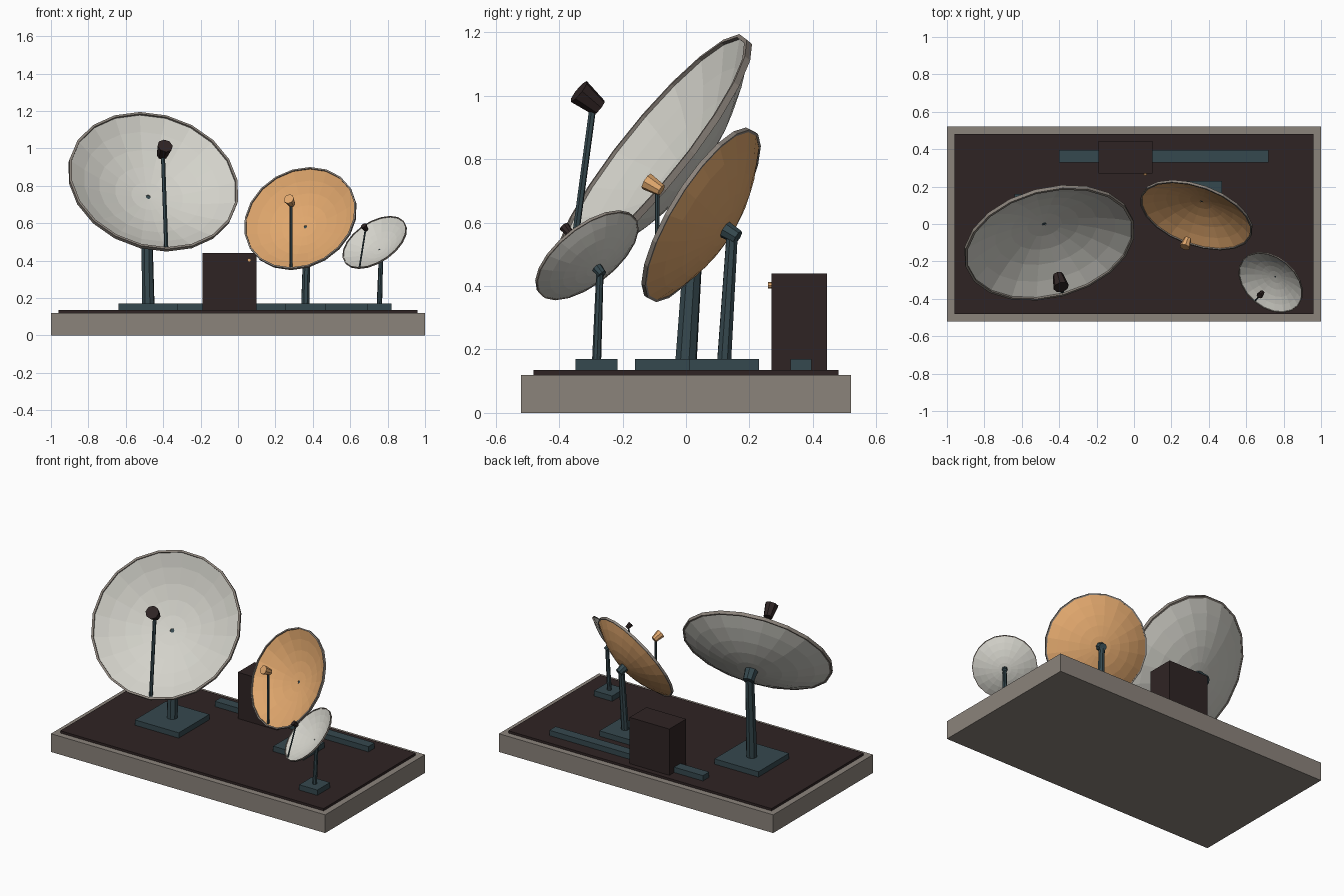
import bpy, bmesh, math
from mathutils import Vector, Matrix

if "Cube" in bpy.data.objects:
    bpy.data.objects.remove(bpy.data.objects["Cube"])


def mat(name, hexa):
    m = bpy.data.materials.new(name)
    lin = []
    for i in (0, 2, 4):
        c = int(hexa[i:i + 2], 16) / 255
        lin.append(c / 12.92 if c < 0.04045 else ((c + 0.055) / 1.055) ** 2.4)
    m.diffuse_color = (*lin, 1)
    m.use_nodes = True
    m.node_tree.nodes["Principled BSDF"].inputs["Base Color"].default_value = m.diffuse_color
    return m


CONCRETE = mat("warm grey concrete", "8b837b")
DARK = mat("dark brown", "2f2424")
STEEL = mat("slate blue steel", "35484e")
WHITE = mat("off white", "d3d2ca")
ORANGE = mat("soft orange", "e0a76d")


def finish(name, bm, material):
    bmesh.ops.recalc_face_normals(bm, faces=bm.faces)
    me = bpy.data.meshes.new(name)
    bm.to_mesh(me)
    bm.free()
    me.materials.append(material)
    ob = bpy.data.objects.new(name, me)
    bpy.context.collection.objects.link(ob)
    return ob


def box(name, x, y, z, material):
    bm = bmesh.new()
    size = [b - a for a, b in (x, y, z)]
    mid = [(a + b) / 2 for a, b in (x, y, z)]
    bmesh.ops.create_cube(bm, size=1, matrix=Matrix.Translation(mid) @ Matrix.Diagonal((*size, 1)))
    return finish(name, bm, material)


def rod(name, a, b, r1, r2, sides, material):
    """Tapered cylinder from point a to point b."""
    a, b = Vector(a), Vector(b)
    rot = (b - a).to_track_quat('Z', 'Y').to_matrix().to_4x4()
    bm = bmesh.new()
    bmesh.ops.create_cone(bm, cap_ends=True, segments=sides, radius1=r1, radius2=r2,
                          depth=(b - a).length, matrix=Matrix.Translation((a + b) / 2) @ rot)
    return finish(name, bm, material)


def lathe(name, profile, sides, frame, material):
    """Spin a closed (radius, height) profile around the frame's z axis."""
    bm = bmesh.new()
    rings = []
    for i in range(sides):
        t = 2 * math.pi * i / sides
        rings.append([bm.verts.new(frame @ Vector((r * math.cos(t), r * math.sin(t), h)))
                      for r, h in profile])
    n = len(profile)
    for i in range(sides):
        p, q = rings[i], rings[(i + 1) % sides]
        for j in range(n):
            k = (j + 1) % n
            bm.faces.new((p[j], q[j], q[k], p[k]))
    return finish(name, bm, material)


def antenna(label, apex, r, az, el, pad, sides, dish_mat, feed_mat):
    az, el = math.radians(az), math.radians(el)
    apex = Vector(apex)
    n = Vector((math.cos(el) * math.sin(az), -math.cos(el) * math.cos(az), math.sin(el)))
    side = Vector((math.cos(az), math.sin(az), 0))
    up = n.cross(side)
    frame = Matrix.Translation(apex) @ Matrix((side, up, n)).transposed().to_4x4()

    # footing and leaning mast
    box(label + "_pad", (apex.x - pad, apex.x + pad), (apex.y - pad, apex.y + pad), (0.135, 0.17), STEEL)
    rod(label + "_mast", (apex.x, apex.y, 0.16), apex - n * 0.1 * r, 0.075 * r, 0.06 * r, 8, STEEL)
    # hub behind the bowl, seen through the bowl's centre hole
    rod(label + "_hub", apex - n * 0.17 * r, apex - n * 0.008 * r, 0.075 * r, 0.09 * r, 8, STEEL)

    # parabolic bowl with thickness
    radii = [0.028, 0.2, 0.4, 0.6, 0.8, 0.98]
    front = [(k * r, 0.3 * r * k * k) for k in radii]
    back = [(k * r, 0.3 * r * k * k - 0.02 * r) for k in reversed(radii)]
    lathe(label + "_bowl", front + back, sides, frame, dish_mat)
    # rim band
    lathe(label + "_rim", [(0.972 * r, 0.307 * r), (r, 0.307 * r), (r, 0.26 * r), (0.972 * r, 0.26 * r)],
          sides, frame, CONCRETE)

    # feed horn on a single strut from the lower rim
    feed = apex + n * 0.865 * r
    rod(label + "_feed_horn", feed - n * 0.09 * r, feed + n * 0.09 * r, 0.062 * r, 0.09 * r, 8, feed_mat)
    foot = frame @ Vector((0, -0.95 * r, 0.275 * r))
    rod(label + "_feed_strut", foot, feed - n * 0.04 * r, 0.024 * r, 0.024 * r, 6, STEEL)


# roof slab and membrane
box("roof_slab", (-1, 1), (-0.52, 0.52), (0, 0.12), CONCRETE)
box("roof_membrane", (-0.96, 0.96), (-0.48, 0.48), (0.115, 0.135), DARK)

# equipment cabinet, knob and cable tray
box("equipment_cabinet", (-0.19, 0.10), (0.27, 0.445), (0.13, 0.44), DARK)
rod("cabinet_knob", (0.06, 0.275, 0.402), (0.06, 0.258, 0.402), 0.01, 0.01, 8, ORANGE)
box("cable_tray", (-0.40, 0.72), (0.33, 0.395), (0.13, 0.17), STEEL)

# three dishes
antenna("large_dish", (-0.48, 0, 0.74), 0.465, 15, 38, 0.16, 20, WHITE, DARK)
antenna("medium_dish", (0.36, 0.12, 0.58), 0.314, -20, 30, 0.11, 20, ORANGE, ORANGE)
antenna("small_dish", (0.756, -0.282, 0.459), 0.193, -40, 44, 0.066, 20, WHITE, DARK)
